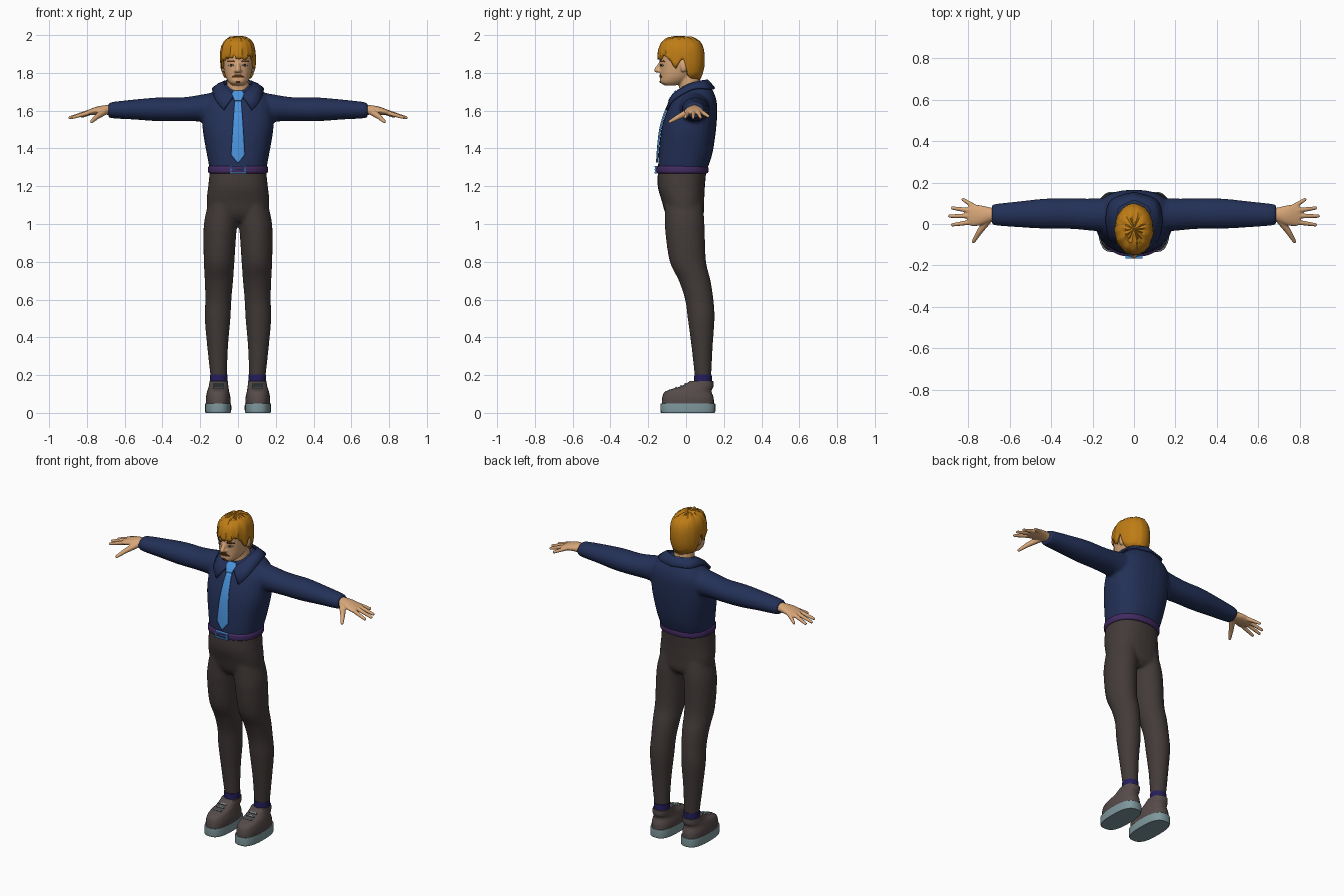
import bpy, bmesh, math, random
from mathutils import Vector, Matrix

random.seed(4)
cube = bpy.data.objects.get("Cube")
if cube:
    bpy.data.objects.remove(cube)


def material(name, r, g, b):
    m = bpy.data.materials.new(name)
    col = [(c / 255) ** 2.2 for c in (r, g, b)] + [1]
    m.diffuse_color = col
    m.use_nodes = True
    m.node_tree.nodes["Principled BSDF"].inputs["Base Color"].default_value = col
    return m


SKIN = material("skin", 215, 165, 120)
HAIR = material("golden_hair", 190, 124, 28)
SHIRT = material("navy_cloth", 40, 52, 88)
TROUSER = material("charcoal_cloth", 68, 61, 59)
TIE = material("bright_blue", 76, 146, 220)
BELT = material("purple_leather", 68, 46, 96)
SOLE = material("pale_rubber", 125, 150, 155)
SHOE = material("brown_grey_leather", 86, 76, 75)
SOCK = material("indigo_knit", 40, 35, 92)
DARK = material("dark_brown", 82, 50, 26)


def finish(name, bm, mat, voxel=0, mirror=False, smooth=4, angle=40):
    """Turn a bmesh into an object; voxel blends overlapping volumes."""
    bmesh.ops.recalc_face_normals(bm, faces=bm.faces)
    me = bpy.data.meshes.new(name)
    bm.to_mesh(me)
    bm.free()
    me.materials.append(mat)
    ob = bpy.data.objects.new(name, me)
    bpy.context.collection.objects.link(ob)
    bpy.ops.object.select_all(action="DESELECT")
    bpy.context.view_layer.objects.active = ob
    ob.select_set(True)
    bpy.ops.object.shade_smooth_by_angle(angle=math.radians(angle))
    if mirror:
        ob.modifiers.new("mirror", "MIRROR").merge_threshold = 0.0005
    if voxel:
        r = ob.modifiers.new("blend", "REMESH")
        r.mode, r.voxel_size, r.use_smooth_shade = "VOXEL", voxel, True
        s = ob.modifiers.new("soften", "SMOOTH")
        s.factor, s.iterations = 0.5, smooth
    return ob


def spline(keys, sub):
    """Catmull-Rom through tuples of numbers."""
    k = [keys[0]] + list(keys) + [keys[-1]]
    out = []
    for a, b, c, d in zip(k, k[1:], k[2:], k[3:]):
        for i in range(sub):
            t = i / sub
            out.append([q + t / 2 * (r - p + t * (2 * p - 5 * q + 4 * r - s + t * (3 * (q - r) + s - p)))
                        for p, q, r, s in zip(a, b, c, d)])
    return out + [list(keys[-1])]


def skin_rows(bm, rows, closed):
    rings = [[bm.verts.new(p) for p in row] for row in rows]
    n = len(rings[0])
    for a, b in zip(rings, rings[1:]):
        for i in range(n if closed else n - 1):
            bm.faces.new((a[i], a[(i + 1) % n], b[(i + 1) % n], b[i]))
    return rings


def loft(bm, keys, axis="z", power=2.0, seg=28, side=1, sub=4):
    """Keys: station, centre u, centre v, radius u, radius v."""
    rows = []
    for t, cu, cv, ru, rv in spline(keys, sub):
        row = []
        for i in range(seg):
            a = 2 * math.pi * i / seg
            c, s = math.cos(a), math.sin(a)
            u = cu + ru * math.copysign(abs(c) ** (2 / power), c)
            v = cv + rv * math.copysign(abs(s) ** (2 / power), s)
            row.append((u * side, v, t) if axis == "z" else (t * side, u, v))
        rows.append(row)
    rings = skin_rows(bm, rows, True)
    bm.faces.new(rings[0])
    bm.faces.new(rings[-1])


def limb(bm, p, q, r1, r2):
    """Tapered rod with a round tip."""
    p, q = Vector(p), Vector(q)
    turn = (q - p).to_track_quat("Z", "Y").to_matrix().to_4x4()
    bmesh.ops.create_cone(bm, cap_ends=True, segments=12, radius1=r1, radius2=r2,
                          depth=(q - p).length, matrix=Matrix.Translation((p + q) / 2) @ turn)
    bmesh.ops.create_uvsphere(bm, u_segments=12, v_segments=8, radius=r2, matrix=Matrix.Translation(q))


def box(bm, centre, size, tilt=0):
    bmesh.ops.create_cube(bm, size=1, matrix=Matrix.Translation(centre)
                          @ Matrix.Rotation(tilt, 4, "X") @ Matrix.Diagonal((*size, 1)))


def plate(name, keys, target, mat, mirror=False, lift=0.002, thick=0.004, sub=4):
    """Thin strip laid on the front of target. Keys: z, centre x, half width."""
    rows = []
    for a, b in zip(keys, keys[1:]):
        for i in range(sub + 1):
            z, x, w = Vector(a).lerp(Vector(b), i / sub)
            rows.append([(x + w * j / 3, -0.4, z) for j in range(-3, 4)])
    bm = bmesh.new()
    skin_rows(bm, rows, False)
    bmesh.ops.remove_doubles(bm, verts=bm.verts, dist=0.00005)
    ob = finish(name, bm, mat, mirror=mirror)
    w = ob.modifiers.new("lay", "SHRINKWRAP")
    w.target, w.wrap_method, w.wrap_mode = target, "PROJECT", "ABOVE_SURFACE"
    w.use_project_y, w.offset = True, lift
    s = ob.modifiers.new("thickness", "SOLIDIFY")
    s.thickness, s.offset = thick, 0


# Shirt: torso and both sleeves
bm = bmesh.new()
loft(bm, [(1.28, 0, -.02, .148, .128), (1.37, 0, -.003, .165, .142), (1.5, 0, .014, .187, .145),
          (1.6, 0, .032, .187, .133), (1.66, 0, .045, .172, .115), (1.71, 0, .055, .12, .085),
          (1.74, 0, .055, .075, .06)], power=2.4)
for side in (1, -1):
    loft(bm, [(.1, .045, 1.615, .085, .088), (.2, .045, 1.613, .078, .071), (.3, .05, 1.607, .074, .063),
              (.42, .05, 1.607, .073, .063), (.55, .047, 1.606, .063, .053), (.66, .045, 1.603, .053, .044),
              (.685, .045, 1.602, .048, .038)], "x", side=side)
shirt = finish("shirt", bm, SHIRT, 0.009)

# Collar: folded sheet around the neck
inner = [(.012, -.068, 1.685), (.05, -.045, 1.71), (.075, .02, 1.745), (.07, .08, 1.76), (0, .115, 1.765)]
outer = [(.075, -.108, 1.605), (.12, -.072, 1.66), (.137, .03, 1.718), (.108, .12, 1.722), (0, .155, 1.72)]
rows = []
for p, q in zip(spline(inner, 4), spline(outer, 4)):
    p, q = Vector(p), Vector(q)
    rows.append([p - Vector((0, 0, .03)), p, p.lerp(q, .5) + Vector((0, -.004, .007)), q])
bm = bmesh.new()
skin_rows(bm, rows, False)
collar = finish("collar", bm, SHIRT, mirror=True)
collar.modifiers.new("thickness", "SOLIDIFY").thickness = 0.012

# Tie: knot and blade
plate("tie_blade", [(1.325, 0, .003), (1.365, 0, .036), (1.5, 0, .028), (1.65, 0, .017)],
      shirt, TIE, lift=0.007, thick=0.009, sub=8)
plate("tie_knot", [(1.645, 0, .018), (1.68, 0, .032), (1.695, 0, .022)], shirt, TIE, lift=0.014, thick=0.009)

# Trousers: hips and legs
bm = bmesh.new()
loft(bm, [(1.01, 0, -.005, .09, .07), (1.05, 0, -.007, .155, .1), (1.12, 0, -.016, .166, .112),
          (1.2, 0, -.025, .158, .125), (1.29, 0, -.02, .148, .128)], power=2.3)
for side in (1, -1):
    loft(bm, [(.185, .102, .09, .043, .043), (.35, .108, .085, .055, .056), (.5, .108, .08, .068, .071),
              (.6, .104, .07, .069, .075), (.7, .101, .046, .075, .084), (.8, .1, .01, .081, .096),
              (.95, .096, -.005, .087, .104), (1.03, .088, -.008, .088, .104), (1.12, .075, -.014, .08, .1)],
         side=side)
finish("trousers", bm, TROUSER, 0.009)

# Belt and buckle
bm = bmesh.new()
loft(bm, [(1.268, 0, -.02, .15, .13), (1.275, 0, -.02, .158, .138),
          (1.3, 0, -.02, .158, .138), (1.307, 0, -.02, .15, .13)], power=2.3, seg=40)
finish("belt", bm, BELT)
bm = bmesh.new()
for s in (1, -1):
    box(bm, (s * .038, -.158, 1.288), (.008, .014, .038))
    box(bm, (0, -.16, 1.288 + s * .016), (.084, .014, .007))
box(bm, (.012, -.16, 1.288), (.05, .014, .005))
finish("buckle", bm, TIE)

# Hands: palm, four fingers and thumb
bm = bmesh.new()
loft(bm, [(.65, .045, 1.602, .032, .026), (.69, .045, 1.604, .034, .026), (.74, .042, 1.601, .048, .022),
          (.785, .042, 1.592, .052, .016), (.805, .042, 1.588, .04, .01)], "x")
for base, tip in (((.765, .08, 1.595), (.825, .118, 1.57)), ((.785, .064, 1.594), (.876, .077, 1.564)),
                  ((.785, .039, 1.594), (.89, .038, 1.563)), ((.78, .01, 1.592), (.876, -.004, 1.564))):
    limb(bm, base, tip, .013, .0085)
limb(bm, (.705, .02, 1.597), (.748, -.04, 1.567), .02, .014)
limb(bm, (.748, -.04, 1.567), (.775, -.085, 1.542), .014, .009)
finish("hands", bm, SKIN, 0.004, mirror=True, smooth=3)

# Head: skull, neck, nose and ears
bm = bmesh.new()
loft(bm, [(1.733, 0, -.085, .03, .028), (1.75, 0, -.07, .05, .066), (1.78, 0, -.05, .066, .087),
          (1.82, 0, -.032, .076, .106), (1.87, 0, -.027, .081, .113), (1.92, 0, -.027, .081, .113),
          (1.96, 0, -.027, .07, .09), (1.98, 0, -.027, .04, .05)], power=2.2)
loft(bm, [(1.66, 0, .025, .062, .058), (1.72, 0, .02, .06, .056), (1.82, 0, .01, .058, .055)])
limb(bm, (0, -.13, 1.86), (0, -.155, 1.815), .008, .014)
for s in (1, -1):
    limb(bm, (s * .008, -.135, 1.81), (s * .013, -.143, 1.81), .008, .009)
    bmesh.ops.create_uvsphere(bm, u_segments=12, v_segments=8, radius=1, matrix=Matrix.Translation(
        (s * .081, -.012, 1.835)) @ Matrix.Diagonal((.012, .02, .032, 1)))
head = finish("head", bm, SKIN, 0.005, smooth=3)

# Face details
plate("eye_whites", [(1.834, .036, .006), (1.84, .036, .015), (1.847, .036, .006)], head, SOLE, True, 0.001, 0.003)
plate("irises", [(1.834, .035, .003), (1.84, .035, .006), (1.847, .035, .003)], head, DARK, True, 0.003, 0.003)
plate("eyebrows", [(1.857, .037, .02), (1.865, .037, .016)], head, DARK, True)
plate("moustache", [(1.776, 0, .034), (1.784, 0, .028), (1.792, 0, .012)], head, DARK)
plate("chin_beard", [(1.748, 0, .008), (1.758, 0, .013)], head, DARK)

# Hair: tousled cap with fringe, sideburns and a long back
HAIRLINE = [(0, 1.885), (58, 1.88), (70, 1.845), (80, 1.83), (88, 1.87), (100, 1.87),
            (105, 1.795), (115, 1.775), (180, 1.76)]


def hairline(deg):
    for (a, p), (b, q) in zip(HAIRLINE, HAIRLINE[1:]):
        if deg <= b:
            return p + (q - p) * (deg - a) / (b - a)


SEG, ROWS = 56, 10
jag = [random.uniform(-.016, .014) for _ in range(SEG)]
lock = [random.uniform(-.035, .03) for _ in range(SEG)]
rows = []
for j in range(ROWS):
    f, row = j / ROWS, []
    for i in range(SEG):
        a = 2 * math.pi * i / SEG
        deg = abs(math.degrees(a) - 360) if a > math.pi else math.degrees(a)
        low = hairline(deg) + (jag[i] if deg < 80 else jag[i] * .25)
        z = low + (1.99 - low) * math.sin(f * math.pi / 2)
        if z > 1.86:
            r = (1 - ((z - 1.86) / .132) ** 3) ** (1 / 3)
        else:
            r = 1 - 20 * (1.86 - z) ** 2
        r *= 1 + lock[i] * (1 if deg < 100 else .3)
        z += random.uniform(-.005, .006) * f
        row.append((.095 * r * math.sin(a), -.027 - .126 * r * math.cos(a), z))
    rows.append(row)
bm = bmesh.new()
rings = skin_rows(bm, rows, True)
crown = bm.verts.new((0, -.025, 1.995))
for i in range(SEG):
    bm.faces.new((rings[-1][i], rings[-1][(i + 1) % SEG], crown))
hair = finish("hair", bm, HAIR, angle=35)
hair.modifiers.new("thickness", "SOLIDIFY").thickness = 0.016

# Shoes, soles, laces and socks
bm = bmesh.new()
loft(bm, [(.04, .105, .01, .064, .138), (.08, .105, .01, .065, .136), (.115, .105, .014, .058, .121),
          (.14, .103, .058, .052, .087), (.168, .102, .082, .048, .062)], power=2.5)
finish("shoes", bm, SHOE, mirror=True)
bm = bmesh.new()
loft(bm, [(0, .105, .01, .066, .141), (.008, .105, .01, .069, .145), (.046, .105, .01, .069, .145),
          (.051, .105, .01, .066, .142)], power=2.7)
finish("soles", bm, SOLE, mirror=True)
bm = bmesh.new()
for y, z in ((-.052, .134), (-.026, .143), (-.004, .154)):
    box(bm, (.104, y, z), (.052, .008, .008), 0.5)
finish("laces", bm, SOLE, mirror=True)
bm = bmesh.new()
loft(bm, [(.15, .102, .09, .046, .048), (.18, .102, .09, .046, .047), (.202, .102, .09, .046, .046)])
finish("socks", bm, SOCK, mirror=True)
